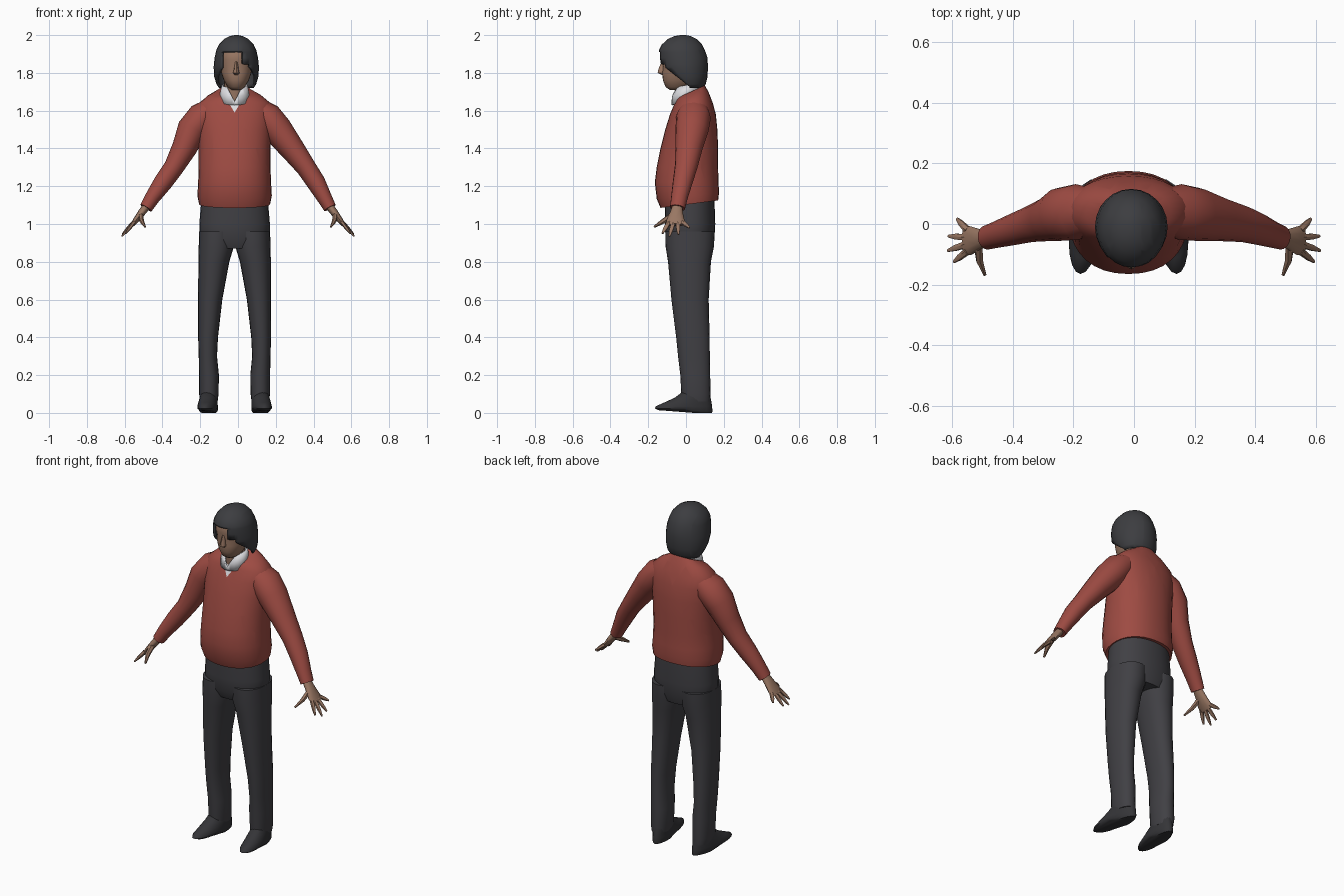
import bpy, bmesh, math
from mathutils import Vector

cube = bpy.data.objects.get("Cube")
if cube:
    bpy.data.objects.remove(cube)


def material(name, r, g, b):
    m = bpy.data.materials.new(name)
    m.use_nodes = True
    m.diffuse_color = (r, g, b, 1)
    bsdf = m.node_tree.nodes["Principled BSDF"]
    bsdf.inputs["Base Color"].default_value = (r, g, b, 1)
    bsdf.inputs["Roughness"].default_value = 0.8
    return m


RED = material("red knit", .34, .07, .055)
WHITE = material("white cotton", .72, .72, .75)
GREY = material("charcoal cloth", .052, .051, .058)
HAIR = material("dark hair", .046, .047, .052)
SKIN = material("skin", .32, .185, .125)
SHOE = material("black leather", .035, .035, .039)
MID = -.018  # body centre line


def bridge(bm, rings, caps=True):
    """Skin consecutive rings of points with quads."""
    rings = [[bm.verts.new(p) for p in ring] for ring in rings]
    n = len(rings[0])
    for a, b in zip(rings, rings[1:]):
        for i in range(n):
            j = (i + 1) % n
            bm.faces.new((a[i], a[j], b[j], b[i]))
    if caps:
        bm.faces.new(rings[0])
        bm.faces.new(rings[-1])
    bmesh.ops.recalc_face_normals(bm, faces=bm.faces)


def finish(bm, name, *mats, angle=50):
    mesh = bpy.data.meshes.new(name)
    bm.to_mesh(mesh)
    bm.free()
    obj = bpy.data.objects.new(name, mesh)
    bpy.context.collection.objects.link(obj)
    for m in mats:
        mesh.materials.append(m)
    bpy.ops.object.select_all(action='DESELECT')
    obj.select_set(True)
    bpy.context.view_layer.objects.active = obj
    bpy.ops.object.shade_smooth_by_angle(angle=math.radians(angle))
    return obj


def stack(rows, n=24, power=2.2, caps=True):
    """Level rings: (height, front, back, low x, high x, optional lean)."""
    rings = []
    for z, front, back, x0, x1, *lean in rows:
        ring = []
        for i in range(n):
            a = math.tau * i / n
            c, s = math.cos(a), math.sin(a)
            px = math.copysign(abs(c) ** (2 / power), c) * (x1 - x0) / 2
            py = math.copysign(abs(s) ** (2 / power), s) * (back - front) / 2
            tilt = lean[0] * py if lean else 0
            ring.append(((x0 + x1) / 2 + px, (front + back) / 2 + py, z + tilt))
        rings.append(ring)
    bm = bmesh.new()
    bridge(bm, rings, caps)
    return bm


def centred(rows, cx=MID):
    return [(z, f, b, cx - h, cx + h, *lean) for z, f, b, h, *lean in rows]


def limb(bm, path, n=12):
    """Tube through (point, thickness, depth) stations."""
    pts = [Vector(p) for p, _, _ in path]
    rings = []
    for k, (_, ru, rv) in enumerate(path):
        t = (pts[min(k + 1, len(pts) - 1)] - pts[max(k - 1, 0)]).normalized()
        u = Vector((0, 1, 0)).cross(t).normalized()
        v = t.cross(u)
        rings.append([pts[k] + u * ru * math.cos(math.tau * i / n)
                      + v * rv * math.sin(math.tau * i / n) for i in range(n)])
    bridge(bm, rings)


def cut(bm, point, normal):
    bmesh.ops.bisect_plane(bm, geom=bm.verts[:] + bm.edges[:] + bm.faces[:],
                           plane_co=point, plane_no=normal)


def drop(bm, rule):
    gone = [f for f in bm.faces if rule(f.calc_center_median())]
    bmesh.ops.delete(bm, geom=gone, context='FACES')


# Sweater body with the shirt showing in the V neck
bm = stack(centred([
    (1.11, -.11, .15, .175, .13), (1.105, -.135, .17, .188, .13),
    (1.15, -.155, .175, .197, .1), (1.22, -.165, .172, .193),
    (1.3, -.155, .17, .19), (1.4, -.135, .17, .19), (1.5, -.11, .166, .194),
    (1.58, -.085, .158, .2), (1.64, -.06, .142, .19), (1.68, -.05, .12, .14, .2),
    (1.7, -.05, .1, .09, .45)]), n=32)
slope = .6
for s in (-1, 1):
    cut(bm, (MID, 0, 1.59), (s, 0, -slope))
for f in bm.faces:
    c = f.calc_center_median()
    if c.y < .02 and abs(c.x - MID) < (c.z - 1.59) * slope:
        f.material_index = 1
finish(bm, "sweater_body", RED, WHITE)

# Shirt collar, notched at the throat
bm = stack(centred([(1.655, -.078, .07, .082, .35), (1.7, -.075, .065, .076, .35),
                    (1.735, -.06, .06, .068, .2)]), power=2, caps=False)
for s in (-1, 1):
    cut(bm, (MID, 0, 1.65), (s, 0, -.55))
drop(bm, lambda c: c.y < 0 and abs(c.x - MID) < (c.z - 1.65) * .55)
collar = finish(bm, "shirt_collar", WHITE)
collar.modifiers.new("thickness", 'SOLIDIFY').thickness = .008

# Neck, head and nose
finish(stack(centred([(1.58, -.05, .06, .055), (1.78, -.065, .05, .055)]), power=2), "neck", SKIN)
HX = -.009
finish(stack(centred([
    (1.71, -.085, -.02, .025), (1.725, -.108, .02, .045), (1.76, -.122, .05, .066),
    (1.8, -.126, .07, .08), (1.835, -.122, .08, .086), (1.87, -.13, .085, .09),
    (1.92, -.125, .07, .085), (1.96, -.09, .04, .05)], HX)), "head", SKIN)
finish(stack(centred([(1.79, -.13, -.1, .012), (1.8, -.15, -.1, .017),
                      (1.82, -.146, -.1, .012), (1.86, -.13, -.1, .007)], HX), n=8), "nose", SKIN)

# Hair shell with a face opening and a side fringe
bm = stack(centred([
    (1.72, -.05, .09, .092), (1.74, -.075, .104, .105), (1.78, -.11, .114, .117),
    (1.83, -.135, .116, .12), (1.88, -.145, .114, .115), (1.92, -.143, .1, .106),
    (1.95, -.128, .085, .092), (1.98, -.095, .055, .064), (1.995, -.06, .025, .033),
    (2.0, -.03, 0, .01)], HX), power=2)
bm.faces.ensure_lookup_table()
drop(bm, lambda c: c.z < 1.7201)
for x in (-.085, .025, .062):
    cut(bm, (x, 0, 0), (1, 0, 0))
for z in (1.845, 1.91):
    cut(bm, (0, 0, z), (0, 0, 1))
cut(bm, (0, .02, 1.725), (0, .8, 1))


def face_opening(c):
    if c.z < 1.725 + (.02 - c.y) * .8 and c.y < .02:
        return True
    right = .025 if c.z > 1.845 else .062
    return c.y < 0 and c.z < 1.91 and -.085 < c.x < right


drop(bm, face_opening)
hair = finish(bm, "hair", HAIR)
hair.modifiers.new("thickness", 'SOLIDIFY').thickness = .014

# Trouser seat
finish(stack(centred([
    (.87, -.085, .135, .15), (.92, -.108, .15, .187), (1.0, -.112, .155, .187),
    (1.14, -.11, .15, .175)]), n=28), "trouser_seat", GREY)

for s, side in ((1, "left"), (-1, "right")):
    def mirrored(rows):
        return [(z, f, b, *sorted((MID + s * i, MID + s * o))) for z, f, b, i, o in rows]

    # Trouser leg
    finish(stack(mirrored([
        (.06, -.02, .128, .09, .18), (.1, -.025, .13, .085, .188), (.2, -.03, .128, .083, .188),
        (.3, -.042, .126, .093, .19), (.4, -.052, .125, .088, .193), (.6, -.077, .12, .065, .193),
        (.8, -.095, .132, .028, .192), (.88, -.108, .148, .004, .19),
        (.96, -.11, .152, 0, .188)]), n=20), side + "_trouser_leg", GREY)

    # Shoe, toe turned outward
    bm = stack(mirrored([
        (0, -.14, .138, .098, .18), (.012, -.165, .14, .088, .192), (.035, -.16, .138, .088, .192),
        (.055, -.115, .135, .09, .19), (.08, -.06, .13, .092, .186),
        (.11, -.02, .125, .1, .18)]), n=20, power=2)
    for v in bm.verts:
        v.co.x += s * (.02 - v.co.y) * .1
        if v.co.y < 0 and v.co.z < .02:
            v.co.z += .012
    finish(bm, side + "_shoe", SHOE)

    # Sleeve
    bm = bmesh.new()
    limb(bm, [((s * x + dx, y, z), ru, rv) for x, dx, y, z, ru, rv in (
        (.1, MID, .045, 1.62, .06, .07), (.17, MID, .04, 1.565, .082, .092),
        (.225, MID, .032, 1.5, .08, .088), (.285, 0, .015, 1.4, .066, .072),
        (.35, .01, 0, 1.3, .053, .06), (.405, .008, -.018, 1.22, .05, .052),
        (.455, .002, -.035, 1.14, .04, .044), (.487, 0, -.045, 1.085, .034, .04))], n=16)
    finish(bm, side + "_sleeve", RED)

    # Hand: palm, four fingers and thumb
    bm = bmesh.new()
    limb(bm, [((s * .48, -.045, 1.1), .022, .026), ((s * .51, -.05, 1.06), .02, .034),
              ((s * .54, -.055, 1.02), .016, .048), ((s * .56, -.055, .995), .011, .046)])
    for base, tip_x, tip_y, tip_z in ((-.09, .595, -.125, .95), (-.066, .615, -.088, .935),
                                      (-.044, .613, -.04, .945), (-.02, .585, .018, .98)):
        a, b = Vector((s * .55, base, 1.01)), Vector((s * tip_x, tip_y, tip_z))
        limb(bm, [(a, .011, .013), (a.lerp(b, .6), .009, .011), (b, .004, .005)], n=6)
    limb(bm, [((s * .515, -.065, 1.05), .015, .018), ((s * .51, -.12, 1.015), .012, .014),
              ((s * .492, -.168, .985), .005, .006)], n=6)
    finish(bm, side + "_hand", SKIN)
